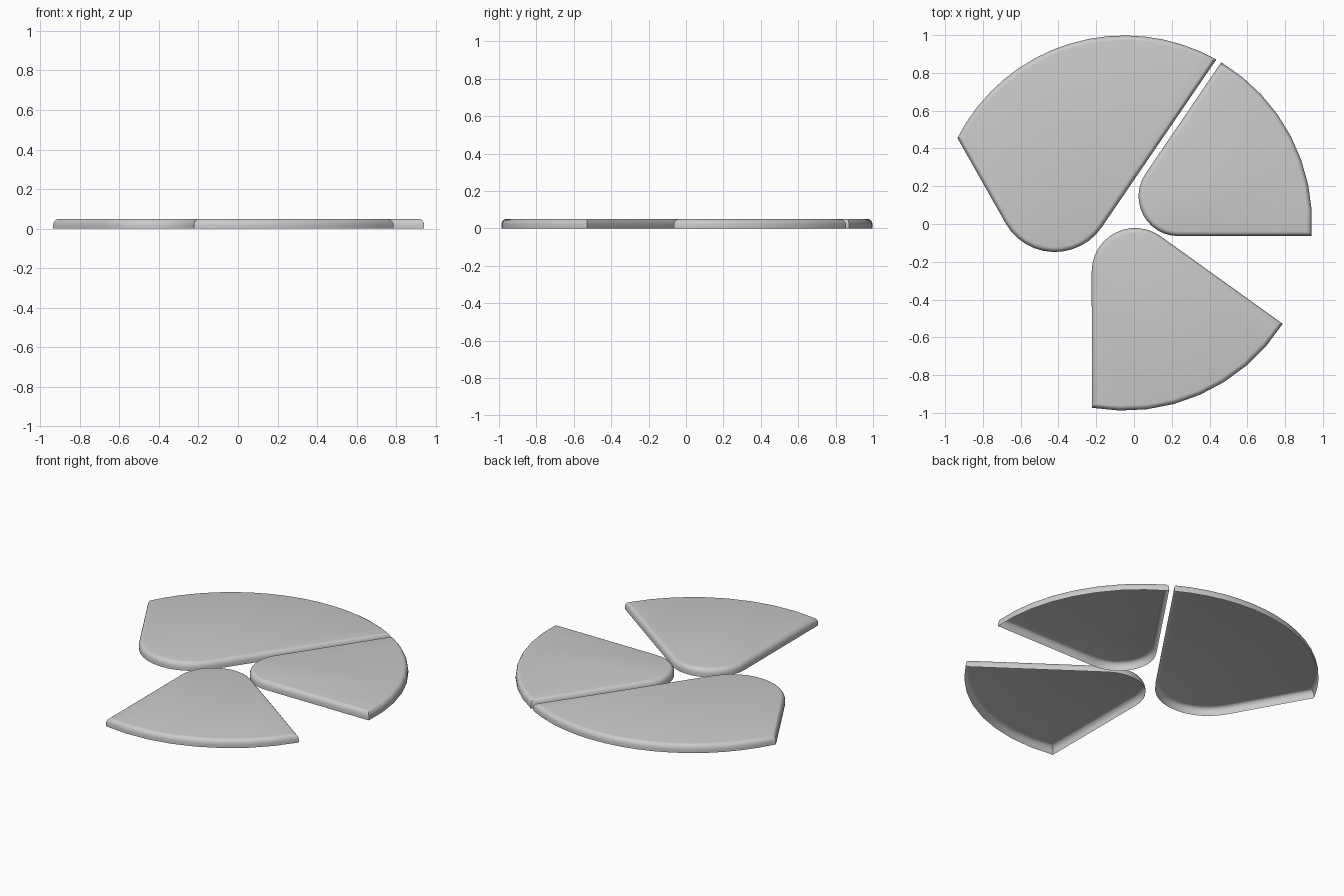
import bpy, bmesh, math
from mathutils import Vector

if "Cube" in bpy.data.objects:
    bpy.data.objects.remove(bpy.data.objects["Cube"])

CENTRE, RADIUS = Vector((-0.05, 0.005)), 0.993   # shared outer circle
HEIGHT, INSET, WALL = 0.05, 0.026, 0.018         # shell height, rounded rim


def outline(start, tip, end, fillet, arc_steps, tip_steps=12):
    """Counter-clockwise wedge: outer arc start->end, then a rounded tip."""
    s, t, e = Vector(start), Vector(tip), Vector(end)
    a0 = math.atan2(*(s - CENTRE).yx)
    a1 = math.atan2(*(e - CENTRE).yx)
    if a1 < a0:
        a1 += 2 * math.pi
    pts = [CENTRE + RADIUS * Vector((math.cos(a), math.sin(a)))
           for a in (a0 + (a1 - a0) * i / arc_steps for i in range(arc_steps + 1))]
    # rounded inner tip
    d1, d2 = (e - t).normalized(), (s - t).normalized()
    half = d1.angle(d2) / 2
    mid = t + (d1 + d2).normalized() * fillet / math.sin(half)
    tan_len = fillet / math.tan(half)
    v0, v1 = t + d1 * tan_len - mid, t + d2 * tan_len - mid
    b0 = math.atan2(v0.y, v0.x)
    sweep = math.pi - 2 * half
    for i in range(tip_steps + 1):
        a = b0 + sweep * i / tip_steps
        pts.append(mid + fillet * Vector((math.cos(a), math.sin(a))))
    return pts


def offset(pts, d):
    """Mitred inward offset of a counter-clockwise polygon."""
    out = []
    for i, p in enumerate(pts):
        u = (p - pts[i - 1]).normalized()
        w = (pts[(i + 1) % len(pts)] - p).normalized()
        n1, n2 = Vector((-u.y, u.x)), Vector((-w.y, w.x))
        out.append(p + (n1 + n2) * d / (1 + n1.dot(n2)))
    return out


def wedge(name, *args):
    pts = outline(*args)
    profile = [(0, 0)]
    for i in range(6):
        a = math.pi / 2 * i / 5
        profile.append((INSET * (1 - math.cos(a)), WALL + (HEIGHT - WALL) * math.sin(a)))
    bm = bmesh.new()
    rings = [[bm.verts.new((p.x, p.y, z)) for p in offset(pts, d)] for d, z in profile]
    n = len(pts)
    for lo, hi in zip(rings, rings[1:]):
        for i in range(n):
            j = (i + 1) % n
            bm.faces.new((lo[i], lo[j], hi[j], hi[i]))
    bm.faces.new(rings[-1])          # flat top, underside stays open
    mesh = bpy.data.meshes.new(name)
    bm.to_mesh(mesh)
    bm.free()
    ob = bpy.data.objects.new(name, mesh)
    bpy.context.collection.objects.link(ob)
    bpy.ops.object.select_all(action='DESELECT')
    ob.select_set(True)
    bpy.context.view_layer.objects.active = ob
    bpy.ops.object.shade_smooth_by_angle(angle=math.radians(30))


# three pads: arc start, sharp tip, arc end, tip radius, arc segments
wedge("large_pad", (0.437, 0.873), (-0.441, -0.413), (-0.94, 0.458), 0.30, 16)
wedge("right_pad", (0.938, -0.064), (-0.164, -0.064), (0.457, 0.848), 0.211, 8)
wedge("lower_pad", (-0.224, -0.98), (-0.224, 0.197), (0.785, -0.527), 0.23, 8)
